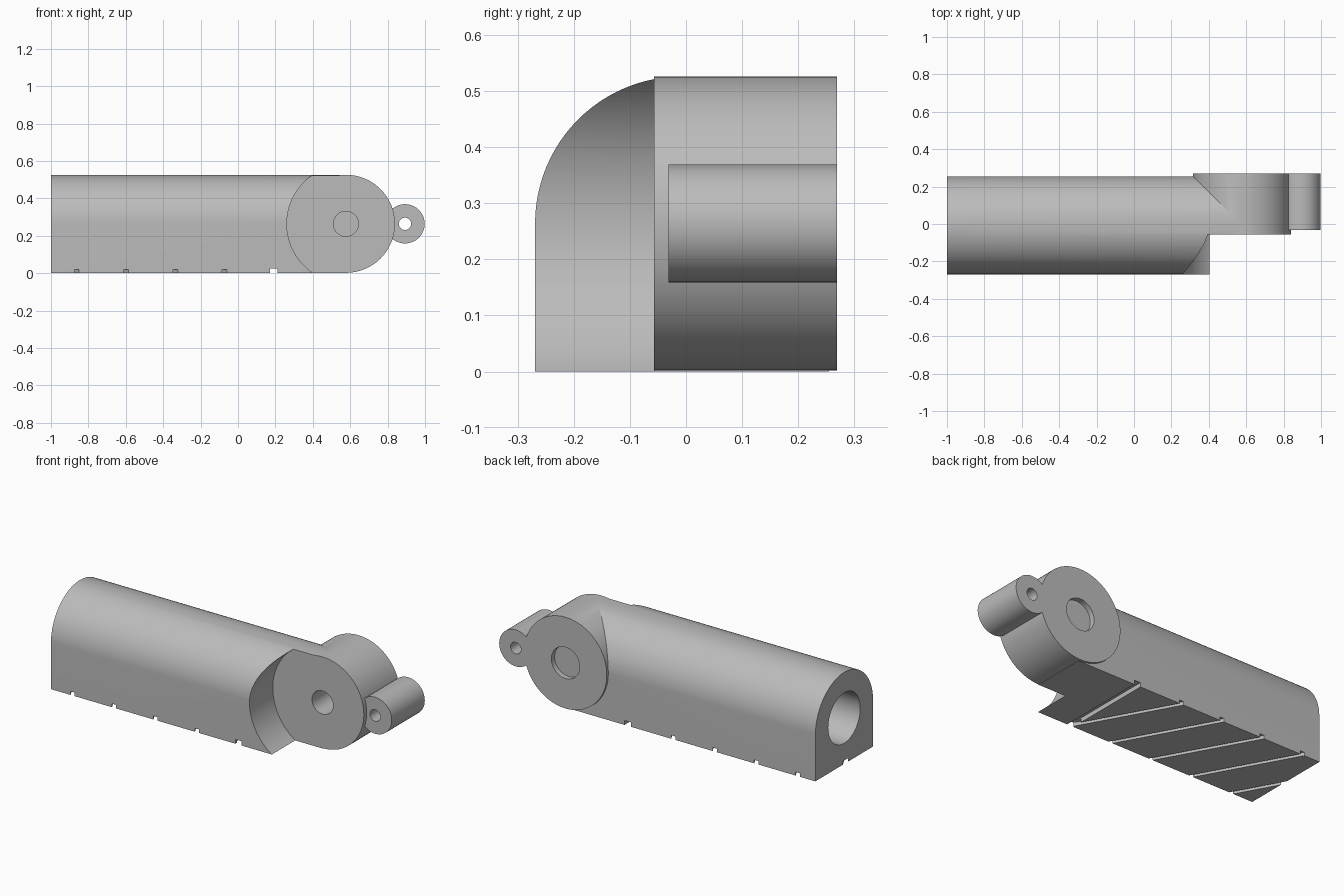
import bpy, bmesh, math
from mathutils import Matrix, Vector

cube = bpy.data.objects.get("Cube")
if cube:
    bpy.data.objects.remove(cube, do_unlink=True)

grey = bpy.data.materials.new("light_grey")
grey.use_nodes = True
colour = (0.5, 0.5, 0.5, 1)
grey.diffuse_color = colour
grey.node_tree.nodes["Principled BSDF"].inputs["Base Color"].default_value = colour

MID = 0.264                       # height of all axes
R = 0.262                         # body and joint radius
BODY_Y = -0.007                   # body centre line
JOINT_X, LUG_X = 0.577, 0.893
FACE, BACK = -0.057, 0.269        # joint disc front and back


def finish(bm, name):
    bmesh.ops.recalc_face_normals(bm, faces=bm.faces)
    mesh = bpy.data.meshes.new(name)
    bm.to_mesh(mesh)
    bm.free()
    mesh.materials.append(grey)
    obj = bpy.data.objects.new(name, mesh)
    bpy.context.collection.objects.link(obj)
    return obj


def cylinder(name, axis, centre, radius, start, end, sides=96):
    """Cylinder along X or Y; centre gives the coordinates across the axis."""
    bm = bmesh.new()
    bmesh.ops.create_cone(bm, cap_ends=True, segments=sides, radius1=radius,
                          radius2=radius, depth=end - start)
    mid = (start + end) / 2
    if axis == 'Y':
        place = Matrix.Translation((centre, mid, MID)) @ Matrix.Rotation(math.pi / 2, 4, 'X')
    else:
        place = Matrix.Translation((mid, centre, MID)) @ Matrix.Rotation(math.pi / 2, 4, 'Y')
    bm.transform(place)
    return finish(bm, name)


def groove(name, x_front, x_back, width, height):
    """Slot cutter across the underside, running past both side walls."""
    front, back = Vector((x_front, BODY_Y - R, 0)), Vector((x_back, BODY_Y + R, 0))
    run = (back - front) * 0.1
    front, back = front - run, back + run
    half = Vector((width / 2, 0, 0))
    bm = bmesh.new()
    ring = [bm.verts.new(p - Vector((0, 0, 0.05)))
            for p in (front - half, front + half, back + half, back - half)]
    face = bm.faces.new(ring)
    top = bmesh.ops.extrude_face_region(bm, geom=[face])["geom"]
    bmesh.ops.translate(bm, vec=(0, 0, 0.05 + height),
                        verts=[v for v in top if isinstance(v, bmesh.types.BMVert)])
    return finish(bm, name)


def combine(obj, other, operation):
    mod = obj.modifiers.new(other.name, 'BOOLEAN')
    mod.operation, mod.solver, mod.object = operation, 'EXACT', other
    bpy.context.view_layer.objects.active = obj
    bpy.ops.object.modifier_apply(modifier=mod.name)
    bpy.data.objects.remove(other, do_unlink=True)


# Arched body: round top on straight walls
bm = bmesh.new()
steps = 48
profile = [(-R, 0), (R, 0)] + [(R * math.cos(math.pi * i / steps),
                               MID + R * math.sin(math.pi * i / steps))
                              for i in range(steps + 1)]
end = bm.faces.new([bm.verts.new((-1, BODY_Y + y, z)) for y, z in profile])
far = bmesh.ops.extrude_face_region(bm, geom=[end])["geom"]
bmesh.ops.translate(bm, vec=(1 + JOINT_X, 0, 0),
                    verts=[v for v in far if isinstance(v, bmesh.types.BMVert)])
arm = finish(bm, "arm_body")

# Round clearance for the mating part, then the joint disc and hinge lug
combine(arm, cylinder("clearance", 'Y', JOINT_X, 0.316, -0.4, FACE, 128), 'DIFFERENCE')
combine(arm, cylinder("joint_disc", 'Y', JOINT_X, R, FACE, BACK), 'UNION')
combine(arm, cylinder("hinge_lug", 'Y', LUG_X, 0.105, -0.031, BACK, 64), 'UNION')

# Long bore, pivot hole, back recess and lug hole
combine(arm, cylinder("bore", 'X', BODY_Y, 0.145, -1.1, 0.2, 64), 'DIFFERENCE')
combine(arm, cylinder("pivot_hole", 'Y', JOINT_X, 0.067, -0.1, 0.16, 48), 'DIFFERENCE')
combine(arm, cylinder("back_recess", 'Y', JOINT_X, 0.09, BACK - 0.03, 0.4, 48), 'DIFFERENCE')
combine(arm, cylinder("lug_hole", 'Y', LUG_X, 0.033, -0.2, 0.4, 32), 'DIFFERENCE')

# Underside grooves: one straight, the rest slanted
combine(arm, groove("straight_groove", 0.192, 0.192, 0.04, 0.025), 'DIFFERENCE')
for i in range(5):
    x = 0.192 - 0.2635 * i
    combine(arm, groove("slanted_groove", x, x - 0.29, 0.026, 0.02), 'DIFFERENCE')
x = 0.192 - 0.2635 * 5
combine(arm, groove("slanted_groove", x, x - 0.29, 0.026, 0.02), 'DIFFERENCE') if x > -1 else None

bpy.ops.object.select_all(action='DESELECT')
arm.select_set(True)
bpy.context.view_layer.objects.active = arm
bpy.ops.object.shade_smooth_by_angle(angle=math.radians(20))
